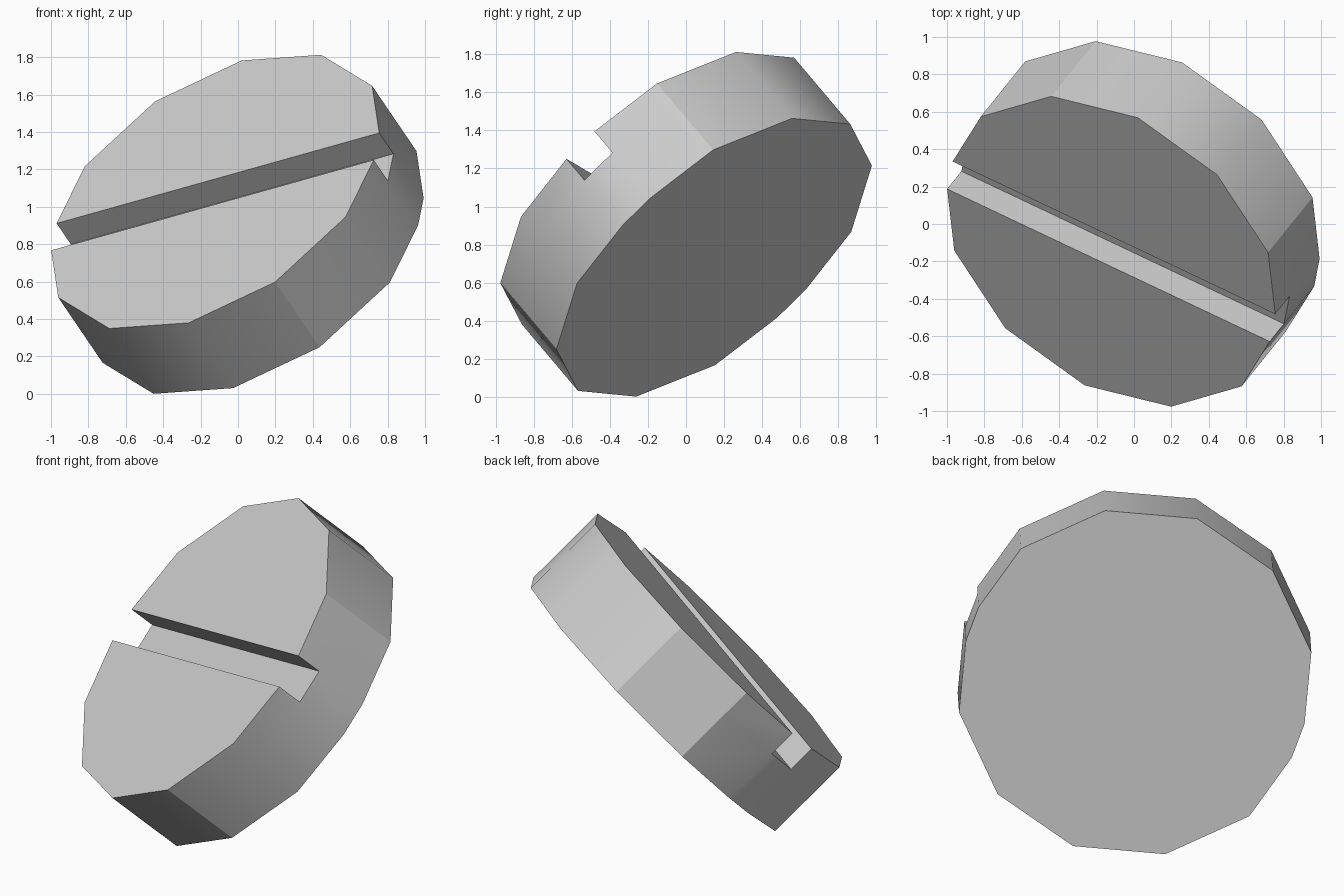
import bpy, bmesh, math
from mathutils import Matrix, Vector

cube = bpy.data.objects.get("Cube")
if cube:
    bpy.data.objects.remove(cube, do_unlink=True)

RADIUS, THICK = 1.012, 0.515
SLOT_HALF, SLOT_DEPTH = 0.104, 0.165

# Steel grey material
steel = bpy.data.materials.new("light_grey")
steel.use_nodes = True
grey = (0.6, 0.6, 0.6, 1.0)
steel.diffuse_color = grey
steel.node_tree.nodes["Principled BSDF"].inputs["Base Color"].default_value = grey

# Outline: twelve-sided disc whose two corners on the slot line are cut flat
slot_end = RADIUS - SLOT_HALF * math.tan(math.radians(15))
half = [(slot_end, SLOT_HALF)]
half += [(RADIUS * math.cos(math.radians(a)), RADIUS * math.sin(math.radians(a)))
         for a in range(30, 180, 30)]
half += [(-slot_end, SLOT_HALF)]
outline = half + [(-x, -y) for x, y in half]
count, split = len(outline), len(half)

# Three rings: back, slot floor, front
bm = bmesh.new()
back, floor, front = [[bm.verts.new((x, y, z)) for x, y in outline]
                      for z in (-THICK, -SLOT_DEPTH, 0)]
slot_columns = (split - 1, count - 1)
for i in range(count):
    j = (i + 1) % count
    bm.faces.new((back[i], back[j], floor[j], floor[i]))
    if i not in slot_columns:
        bm.faces.new((floor[i], floor[j], front[j], front[i]))

# Back cap, two front lands, slot floor and slot walls
bm.faces.new(back[::-1])
bm.faces.new([floor[i] for i in (0, split - 1, split, count - 1)])
for start in (0, split):
    end = start + split - 1
    bm.faces.new(front[start:end + 1])
    bm.faces.new((floor[start], floor[end], front[end], front[start]))
bmesh.ops.recalc_face_normals(bm, faces=bm.faces)

# Smooth rim with a few hard corners
hard = {outline[i] for i in (1, 4, 5, 8, 11)}
hard_verts = {ring[i] for ring in (back, floor, front) for i in (1, 4, 5, 8, 11)}
for face in bm.faces:
    face.smooth = True
for edge in bm.edges:
    corner = all(v in hard_verts for v in edge.verts)
    edge.smooth = edge.calc_face_angle(0) < math.radians(35) and not corner

mesh = bpy.data.meshes.new("slotted_disc")
bm.to_mesh(mesh)
bm.free()
mesh.materials.append(steel)
disc = bpy.data.objects.new("slotted_disc", mesh)
bpy.context.collection.objects.link(disc)

# Tilt: slot direction along local x, slotted face along local z
normal = Vector((-0.461, -0.573, 0.678)).normalized()
across = normal.cross(Vector((0.877, -0.414, 0.245))).normalized()
along = across.cross(normal)
tilt = Matrix((along, across, normal)).transposed().to_4x4()
disc.matrix_world = Matrix.Translation((-0.122, -0.147, 1.081)) @ tilt
